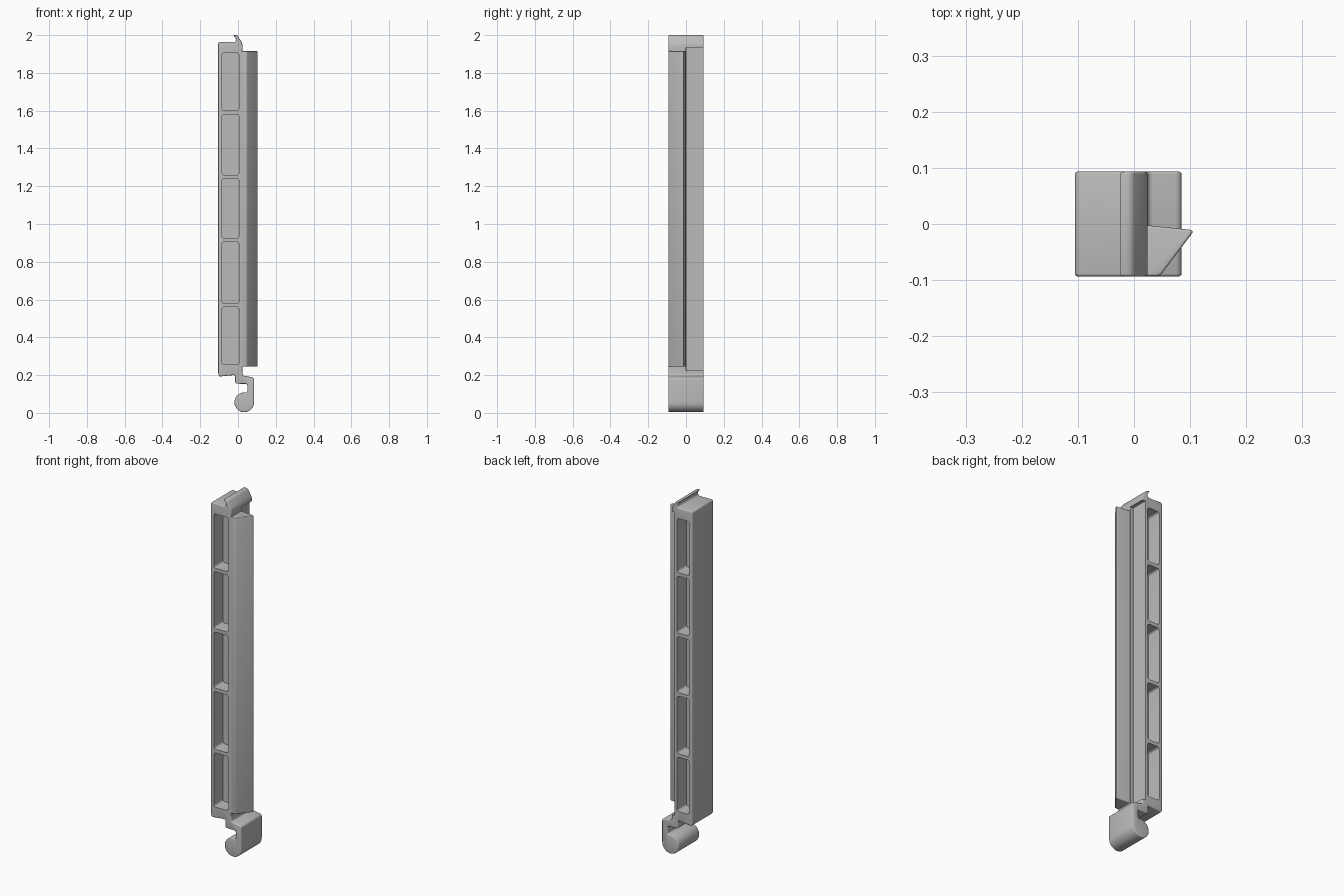
import bpy, bmesh, math
from mathutils import Vector

cube = bpy.data.objects.get("Cube")
if cube:
    bpy.data.objects.remove(cube, do_unlink=True)

grey = bpy.data.materials.new("plain_grey")
grey.use_nodes = True
colour = (0.5, 0.5, 0.5, 1)
grey.diffuse_color = colour
grey.node_tree.nodes["Principled BSDF"].inputs["Base Color"].default_value = colour

HALF = 0.0935  # half depth along y


def rounded(points, steps=4):
    """Round the corners of an outline given as (u, v, radius)."""
    out = []
    for i, (u, v, r) in enumerate(points):
        p = Vector((u, v))
        if r == 0:
            out.append(p)
            continue
        before = Vector(points[i - 1][:2]) - p
        after = Vector(points[(i + 1) % len(points)][:2]) - p
        a, b = p + before.normalized() * r, p + after.normalized() * r
        for k in range(steps + 1):
            t = k / steps
            out.append(a * (1 - t) ** 2 + p * 2 * t * (1 - t) + b * t ** 2)
    return out


def prism(name, outline, axis, low, high, edge=0):
    """Extrude an outline along y (outline in xz) or z (outline in xy)."""
    def place(p, h):
        return (p.x, h, p.y) if axis == "y" else (p.x, p.y, h)
    bm = bmesh.new()
    cap = bm.faces.new([bm.verts.new(place(p, low)) for p in outline])
    res = bmesh.ops.extrude_face_region(bm, geom=[cap], use_keep_orig=True)
    top = [f for f in res["geom"] if isinstance(f, bmesh.types.BMFace)][0]
    shift = Vector(place(Vector((0, 0)), high - low))
    bmesh.ops.translate(bm, vec=shift, verts=top.verts)
    bmesh.ops.recalc_face_normals(bm, faces=bm.faces)
    if edge:
        rim = list(set(cap.edges) | set(top.edges))
        bmesh.ops.bevel(bm, geom=rim, offset=edge, segments=3, profile=0.5,
                        affect="EDGES", clamp_overlap=False)
    mesh = bpy.data.meshes.new(name)
    bm.to_mesh(mesh)
    bm.free()
    mesh.materials.append(grey)
    obj = bpy.data.objects.new(name, mesh)
    bpy.context.collection.objects.link(obj)
    return obj


def rect(u0, v0, u1, v1, r):
    return rounded([(u0, v0, r), (u1, v0, r), (u1, v1, r), (u0, v1, r)])


def combine(target, other, operation):
    mod = target.modifiers.new("combine", "BOOLEAN")
    mod.operation, mod.object, mod.solver = operation, other, "EXACT"
    bpy.context.view_layer.objects.active = target
    bpy.ops.object.modifier_apply(modifier=mod.name)
    bpy.data.objects.remove(other, do_unlink=True)


# Body with the top lip and the bottom hook as one outline
upper = rounded([
    (-0.105, 0.2, 0.012), (-0.105, 1.965, 0.012), (-0.012, 1.963, 0.012),
    (-0.011, 1.983, 0.008), (-0.025, 2.0, 0), (-0.004, 2.0, 0.01),
    (0.024, 1.955, 0.015), (0.024, 0.198, 0.01), (0.085, 0.187, 0.012),
    (0.085, 0.056, 0)])
bead = [Vector((0.033 + 0.052 * math.cos(a), 0.056 - 0.052 * math.sin(a)))
        for a in (math.radians(270 * k / 30) for k in range(1, 31))]
neck = rounded([(0.033, 0.108, 0), (0.05, 0.108, 0.01), (0.05, 0.153, 0.01),
                (-0.015, 0.155, 0.012), (-0.015, 0.2, 0.01),
                (-0.105, 0.2, 0)])[1:-1]
body = prism("body", upper + bead + neck, "y", -HALF, HALF, edge=0.005)

# Long side recess behind the fin
recess = prism("recess_cutter", rect(0.005, 0, 0.3, 0.3, 0.004), "z", 0.225, 1.935)
combine(body, recess, "DIFFERENCE")

# Wedge-shaped fin along the side
fin_outline = rounded([(0.01, -0.093, 0), (0.046, -0.093, 0.008),
                       (0.108, -0.011, 0.01), (0.01, -0.001, 0)])
fin = prism("fin", fin_outline, "z", 0.245, 1.915, edge=0.004)
combine(body, fin, "UNION")

# Five pockets on the front and five on the back, with a web between
bounds = [(0.255, 0.56), (0.58, 0.905), (0.925, 1.24), (1.26, 1.58), (1.6, 1.905)]
for low, high in bounds:
    for side, inner in ((-1, 0.005), (1, -0.01)):
        y0, y1 = sorted((side * 0.012, side * 0.2))
        pocket = prism("pocket_cutter", rect(-0.085, low, inner, high, 0.014),
                       "y", y0, y1)
        combine(body, pocket, "DIFFERENCE")

bpy.ops.object.select_all(action="DESELECT")
body.select_set(True)
bpy.context.view_layer.objects.active = body
bpy.ops.object.shade_smooth_by_angle(angle=math.radians(35))
